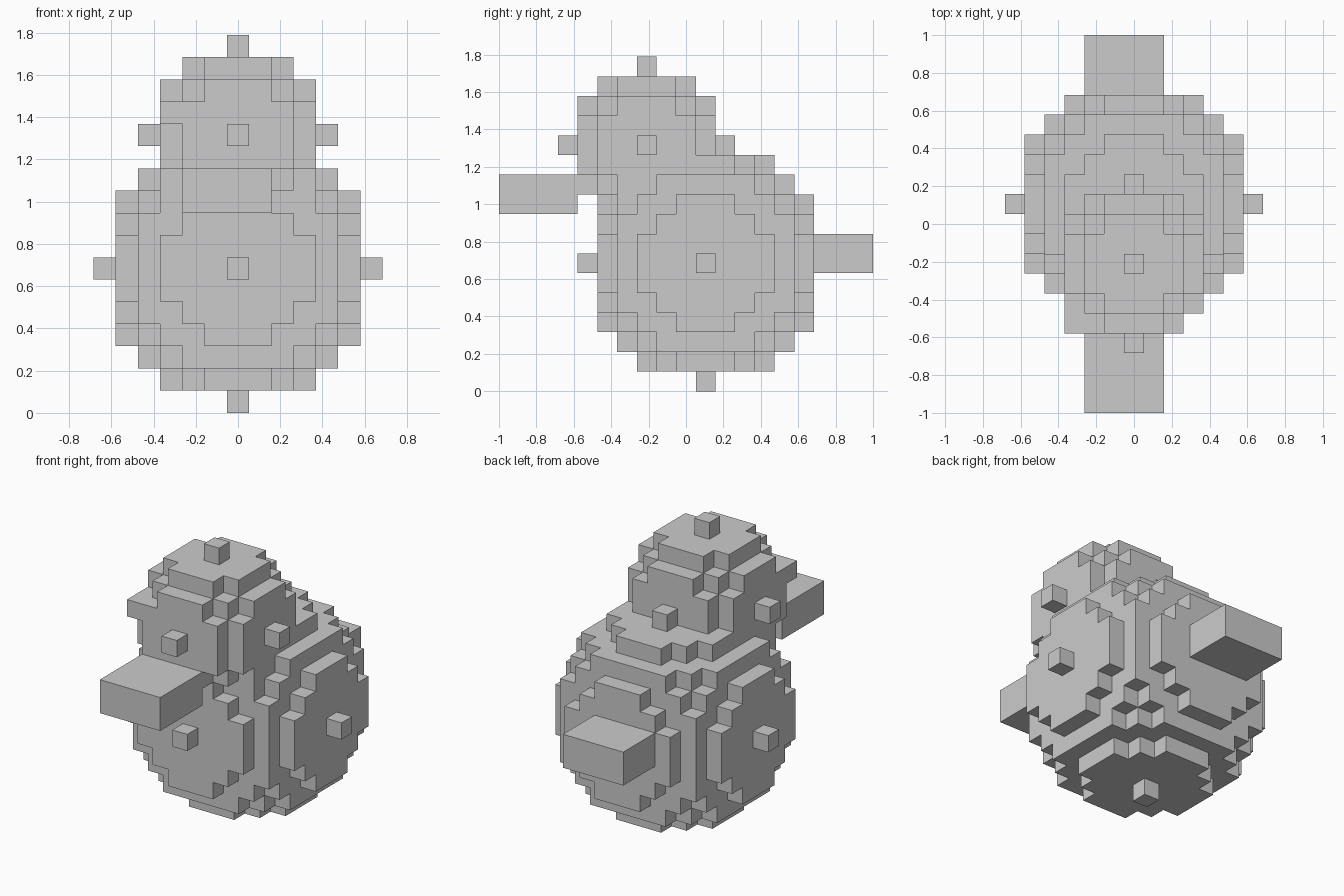
import bpy
import bmesh
from itertools import product
from mathutils import Vector

if "Cube" in bpy.data.objects:
    bpy.data.objects.remove(bpy.data.objects["Cube"])

V = 2 / 19  # edge length of one cube; cell (0, 0, 0) is centred on x = 0, y = 0, z = V / 2


def ball(cx, cy, cz, r):
    """Cells within r of a centre cell."""
    span = range(-r, r + 1)
    return {(cx + x, cy + y, cz + z) for x, y, z in product(span, repeat=3)
            if x * x + y * y + z * z <= r * r}


def block(xs, ys, zs):
    """Box of cells, both ends of every range included."""
    return set(product(*(range(a, b + 1) for a, b in (xs, ys, zs))))


# Parts of the blocky bird
parts = {
    "body": ball(0, 1, 6, 6),
    "head": ball(0, -2, 12, 4),
    "beak": block((-2, 1), (-9, -6), (9, 10)),
    "tail": block((-2, 1), (7, 9), (6, 7)),
    "eyes": {(-3, -5, 13), (2, -5, 13)},
}
filled = set().union(*parts.values())

# Six face directions, each with two tangents for a right-handed winding
axes = [Vector((1, 0, 0)), Vector((0, 1, 0)), Vector((0, 0, 1))]
sides = []
for i in range(3):
    n, u, v = axes[i], axes[(i + 1) % 3], axes[(i + 2) % 3]
    sides += [(n, u, v), (-n, v, u)]


def build(name, cells):
    """Mesh of the cube faces that lie on the outside of the whole model."""
    bm = bmesh.new()
    for cell in sorted(cells):
        centre = Vector(cell) + Vector((0, 0, 0.5))
        for n, u, v in sides:
            if tuple(int(a + b) for a, b in zip(cell, n)) in filled:
                continue
            bm.faces.new([bm.verts.new((centre + (n + u * a + v * b) / 2) * V)
                          for a, b in ((-1, -1), (1, -1), (1, 1), (-1, 1))])
    bmesh.ops.remove_doubles(bm, verts=bm.verts, dist=V / 100)
    if bm.faces:
        mesh = bpy.data.meshes.new(name)
        bm.to_mesh(mesh)
        bpy.context.collection.objects.link(bpy.data.objects.new(name, mesh))
    bm.free()


# Each cell belongs to the first part that claims it
used = set()
for name, cells in parts.items():
    build(name, cells - used)
    used |= cells
